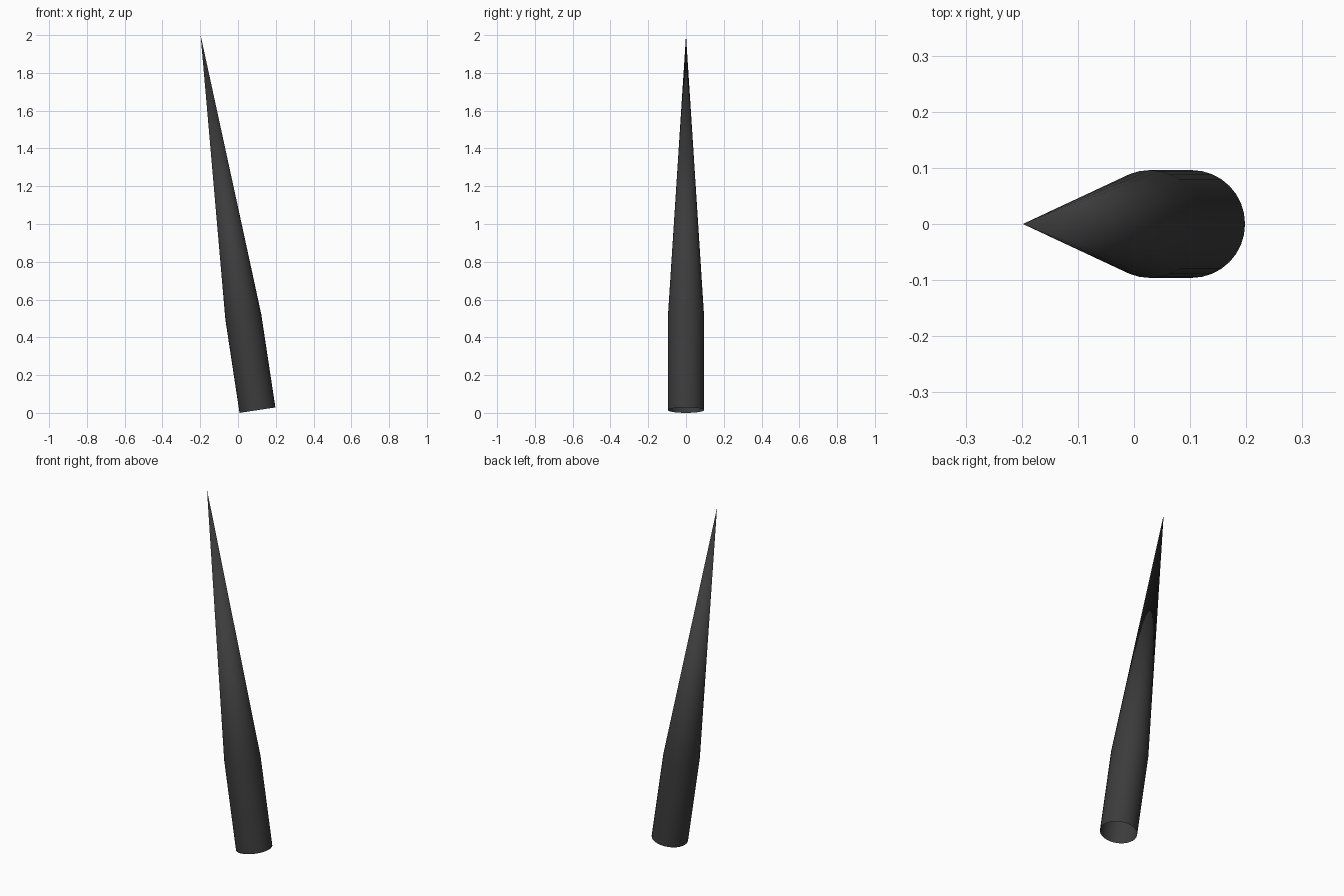
import bpy, bmesh
from math import cos, sin, tau
from mathutils import Vector

if "Cube" in bpy.data.objects:
    bpy.data.objects.remove(bpy.data.objects["Cube"])

SIDES = 32
base = Vector((0.103, 0, 0.0145))
tip = Vector((-0.198, 0, 2.0))
axis = tip - base
length = axis.length

# Profile along the spike: straight socket, then a long taper (radius, height)
profile = [(0.096, 0.0), (0.096, 0.5)]

bm = bmesh.new()
rings = [[bm.verts.new((r * cos(tau * i / SIDES), r * sin(tau * i / SIDES), h))
          for i in range(SIDES)] for r, h in profile]
point = bm.verts.new((0, 0, length))
for i in range(SIDES):
    j = (i + 1) % SIDES
    bm.faces.new((rings[0][i], rings[0][j], rings[1][j], rings[1][i]))
    bm.faces.new((rings[1][i], rings[1][j], point))

# Lean the spike, leaving the bottom open
rot = axis.to_track_quat('Z', 'Y').to_matrix()
for v in bm.verts:
    v.co = rot @ v.co + base

mesh = bpy.data.meshes.new("spike")
bm.to_mesh(mesh)
bm.free()
spike = bpy.data.objects.new("spike", mesh)
bpy.context.collection.objects.link(spike)

# Dark finish and smooth sides
mat = bpy.data.materials.new("dark_grey")
mat.diffuse_color = (0.045, 0.045, 0.045, 1)
mat.use_nodes = True
mat.node_tree.nodes["Principled BSDF"].inputs["Base Color"].default_value = mat.diffuse_color
mesh.materials.append(mat)
bpy.context.view_layer.objects.active = spike
spike.select_set(True)
bpy.ops.object.shade_smooth_by_angle()
